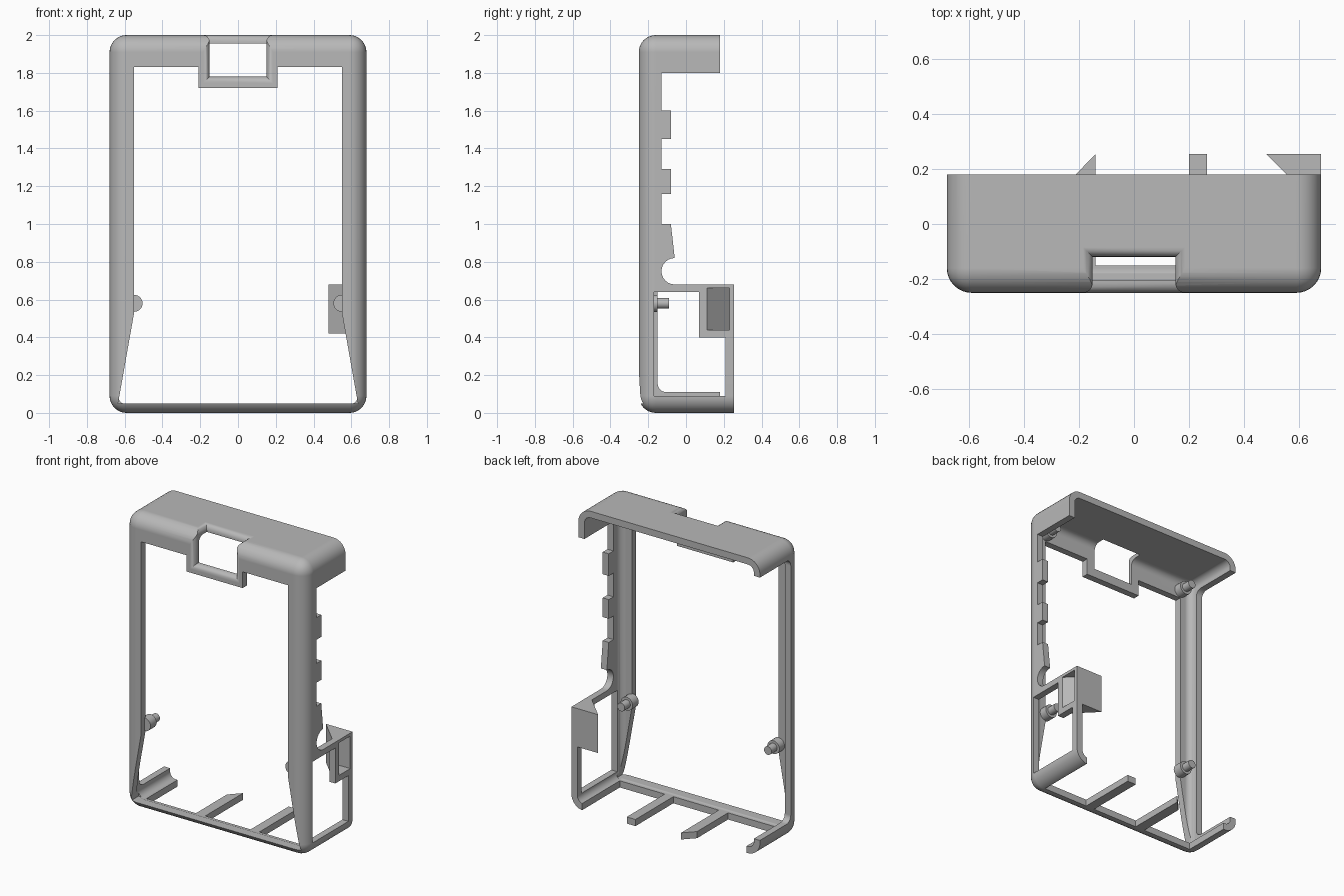
import bpy, bmesh, math
from mathutils import Matrix, Vector

cube = bpy.data.objects.get("Cube")
if cube:
    bpy.data.objects.remove(cube, do_unlink=True)

GREY = (0.48, 0.48, 0.48, 1)
mat = bpy.data.materials.new("plain grey")
mat.use_nodes = True
mat.diffuse_color = GREY
mat.node_tree.nodes["Principled BSDF"].inputs["Base Color"].default_value = GREY


def make(name, bm):
    bmesh.ops.recalc_face_normals(bm, faces=bm.faces)
    me = bpy.data.meshes.new(name)
    bm.to_mesh(me)
    bm.free()
    me.materials.append(mat)
    ob = bpy.data.objects.new(name, me)
    bpy.context.collection.objects.link(ob)
    return ob


def box(name, x, y, z, bevel=0, pick=None, segments=8):
    """Box from three (low, high) ranges, with optional rounding of picked edges."""
    bm = bmesh.new()
    bmesh.ops.create_cube(bm, size=1)
    for v in bm.verts:
        v.co = Vector([r[0] if c < 0 else r[1] for c, r in zip(v.co, (x, y, z))])
    if bevel:
        edges = [e for e in bm.edges if pick(e)]
        bmesh.ops.bevel(bm, geom=edges, offset=bevel, segments=segments,
                        profile=0.5, affect='EDGES')
    return make(name, bm)


def prism(name, points, axis, low, high):
    """Extrude a 2D outline along x, y or z."""
    def place(a, b, t):
        return {'x': (t, a, b), 'y': (a, t, b), 'z': (a, b, t)}[axis]
    bm = bmesh.new()
    face = bm.faces.new([bm.verts.new(place(a, b, low)) for a, b in points])
    ext = bmesh.ops.extrude_face_region(bm, geom=[face])
    move = Vector(place(0, 0, high - low))
    for v in ext["geom"]:
        if isinstance(v, bmesh.types.BMVert):
            v.co += move
    return make(name, bm)


def hull(name, points):
    bm = bmesh.new()
    for p in points:
        bm.verts.new(p)
    bmesh.ops.convex_hull(bm, input=bm.verts)
    return make(name, bm)


def activate(ob):
    bpy.ops.object.select_all(action='DESELECT')
    ob.select_set(True)
    bpy.context.view_layer.objects.active = ob


def cut(ob, cutter):
    cutter.hide_render = True
    mod = ob.modifiers.new("cut", 'BOOLEAN')
    mod.operation = 'DIFFERENCE'
    mod.solver = 'EXACT'
    mod.object = cutter
    activate(ob)
    bpy.ops.object.modifier_apply(modifier=mod.name)
    bpy.data.objects.remove(cutter, do_unlink=True)


def finish(ob):
    activate(ob)
    bpy.ops.object.shade_smooth_by_angle(angle=math.radians(30))
    mod = ob.modifiers.new("even shading", 'WEIGHTED_NORMAL')
    mod.keep_sharp = True


# Hollow rounded shell, open at the back
BACK, WALL = 0.255, 0.045


def not_back(e):
    return any(v.co.y < 0 for v in e.verts)


case = box("case_frame", (-0.68, 0.68), (-0.25, BACK), (0, 2), 0.09, not_back)
cut(case, box("hollow", (WALL - 0.68, 0.68 - WALL), (WALL - 0.25, 0.5),
              (WALL, 2 - WALL), 0.045, not_back))

# Front window, leaving a tab at the top centre
half = [(0.635, 0.05), (0.55, 0.53), (0.55, 1.83), (0.21, 1.83), (0.21, 1.72)]
cut(case, prism("window", half + [(-x, z) for x, z in reversed(half)], 'y', -0.4, -0.16))

# Notch through the tab and top, with rounded lips
cut(case, box("notch", (-0.15, 0.15), (-0.4, -0.12), (1.78, 2.1)))
R = 0.035
steps = [(-0.05, R)]
for i in range(5):
    a = math.radians(90) * i / 4
    steps.append((R * (1 - math.cos(a)), R * (1 - math.sin(a))))
for (d1, g1), (d2, g2) in zip(steps, steps[1:]):
    pair = ((d1, g1), (d2, g2))
    cut(case, hull("front_lip", [(s * (0.15 + g), d - 0.25, z) for d, g in pair
                                 for s in (-1, 1) for z in (1.78 - g, 2.1)]))
    cut(case, hull("top_lip", [(s * (0.15 + g), y, 2 - d) for d, g in pair
                               for s in (-1, 1) for y in (-0.3, g - 0.12)]))

# Left side: stepped rail with a round bite, and an opening below it
rail = [(0.4, 0.68)]
for i in range(13):
    a = math.radians(270 - 15 * i)
    rail.append((-0.06 + 0.07 * math.cos(a), 0.75 + 0.07 * math.sin(a)))
rail += [(-0.08, 1.0), (-0.13, 1.0)]
for low, high in ((1.16, 1.29), (1.45, 1.6)):
    rail += [(-0.13, low), (-0.08, low), (-0.08, high), (-0.13, high)]
rail += [(-0.13, 1.8), (0.4, 1.8)]
cut(case, prism("rail_cut", rail, 'x', 0.57, 0.8))
opening = [(-0.17, 0.09), (0.21, 0.09), (0.21, 0.4), (0.07, 0.4), (0.07, 0.64), (-0.17, 0.64)]
cut(case, prism("side_opening", opening, 'x', 0.58, 0.8))
cut(case, box("pocket_opening", (0.6, 0.8), (0.11, 0.23), (0.44, 0.66)))

# Right side: one long opening with rounded corners
cut(case, box("long_opening", (-0.8, -0.56), (-0.15, 0.4), (0.11, 1.89), 0.045,
              lambda e: all(v.co.y < 0 for v in e.verts)
              and abs(e.verts[0].co.z - e.verts[1].co.z) < 0.01))

# Shorten the top and the right lower hook
cut(case, box("top_trim", (-0.8, 0.8), (0.18, 0.5), (0.9, 2.1)))
cut(case, box("hook_trim", (-0.8, -0.4), (0.18, 0.5), (-0.1, 0.5)))

# Gaps in the floor leave narrow prongs, one with a slanted tip
for low, high in ((-0.58, -0.21), (-0.14, 0.2), (0.265, 0.6)):
    cut(case, box("floor_gap", (low, high), (-0.15, 0.4), (-0.1, 0.1)))
cut(case, prism("prong_tip", [(-0.24, 0.15), (-0.24, 0.4), (0.0, 0.4)], 'z', -0.1, 0.1))
finish(case)

# Wedge-shaped hollow bracket behind the left side
bracket = prism("side_bracket", [(0.48, BACK), (0.66, 0.075), (0.679, 0.075), (0.679, BACK)],
                'z', 0.42, 0.68)
cut(bracket, prism("pocket", [(0.56, 0.23), (0.68, 0.11), (0.75, 0.11), (0.75, 0.23)],
                   'z', 0.44, 0.66))
finish(bracket)

# Stepped mounting pegs behind the side strips
for side, s in (("left", 1), ("right", -1)):
    for level, z in (("lower", 0.58), ("upper", 1.88)):
        bm = bmesh.new()
        for r, low, high in ((0.045, -0.215, -0.15), (0.028, -0.16, -0.09)):
            turn = Matrix.Translation((s * 0.55, (low + high) / 2, z)) @ Matrix.Rotation(
                math.radians(90), 4, 'X')
            bmesh.ops.create_cone(bm, cap_ends=True, segments=24, radius1=r, radius2=r,
                                  depth=high - low, matrix=turn)
        finish(make(f"{side}_{level}_peg", bm))
